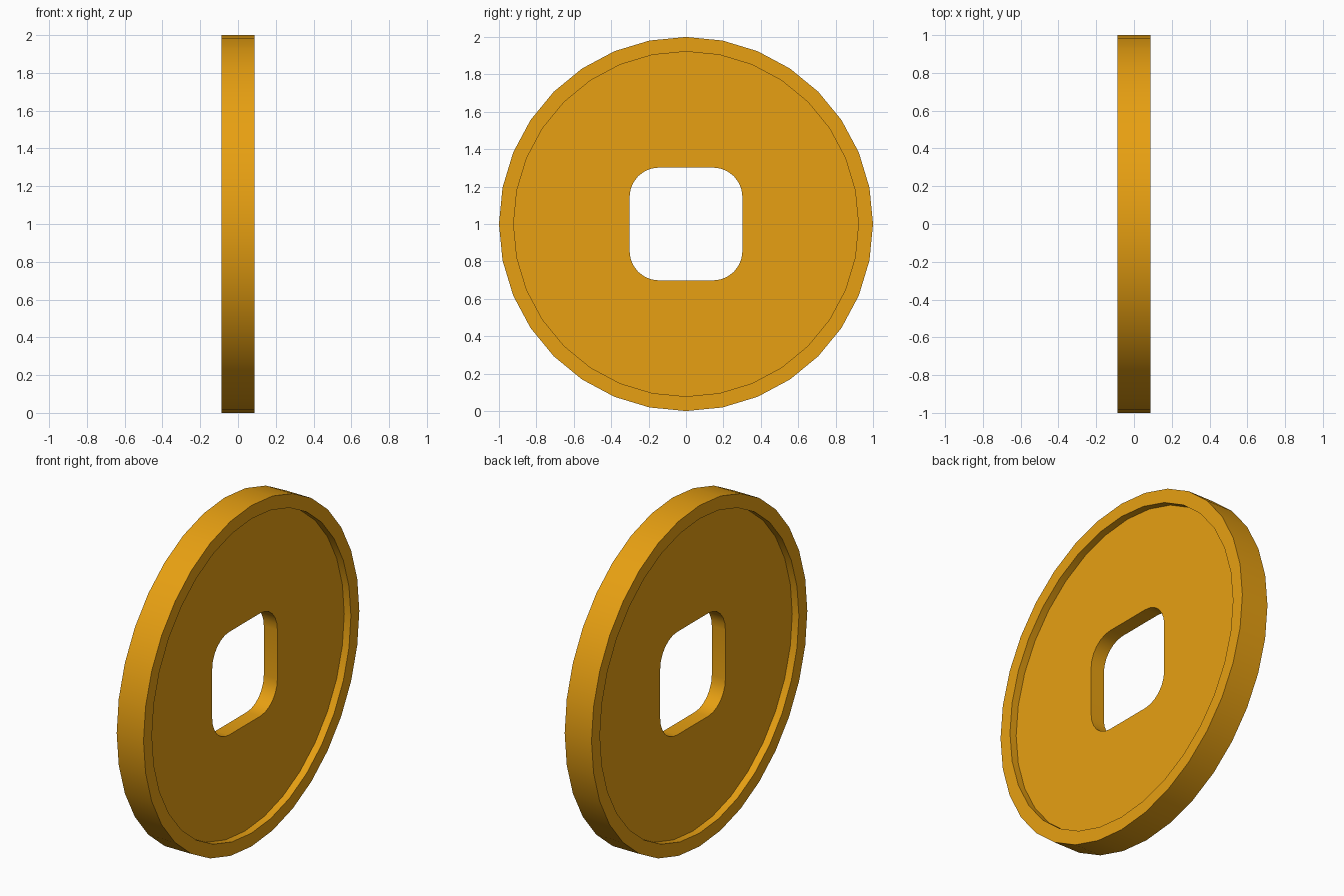
import bpy, bmesh
from math import sin, cos, pi, radians

if "Cube" in bpy.data.objects:
    bpy.data.objects.remove(bpy.data.objects["Cube"])

SIDES = 32          # outline segments
HALF_RIM = 0.087    # half thickness of the raised rim
HALF_WEB = 0.044    # half thickness of the recessed face
R_OUT, R_IN = 1.0, 0.922
HOLE, CORNER = 0.302, 0.158


def circle(r):
    return [(r * cos(2 * pi * i / SIDES), r * sin(2 * pi * i / SIDES)) for i in range(SIDES)]


def rounded_square(h, r):
    # per quadrant: one side midpoint plus seven corner points = 32 in total
    pts = []
    for q in range(4):
        quad = [(h, 0.0)] + [(h - r + r * cos(radians(15 * k)), h - r + r * sin(radians(15 * k)))
                             for k in range(7)]
        for _ in range(q):
            quad = [(-y, x) for x, y in quad]
        pts += quad
    return pts


bm = bmesh.new()
hole, inner, outer = rounded_square(HOLE, CORNER), circle(R_IN), circle(R_OUT)

# Closed cross-section: recessed face, rim wall, rim, outer edge, then mirrored back to the hole
section = [(hole, -HALF_WEB), (inner, -HALF_WEB), (inner, -HALF_RIM), (outer, -HALF_RIM),
           (outer, HALF_RIM), (inner, HALF_RIM), (inner, HALF_WEB), (hole, HALF_WEB)]
loops = [[bm.verts.new((x, y, z + 1.0)) for y, z in pts] for pts, x in section]
for a, b in zip(loops, loops[1:] + loops[:1]):
    for i in range(SIDES):
        j = (i + 1) % SIDES
        bm.faces.new((a[i], a[j], b[j], b[i]))
bmesh.ops.recalc_face_normals(bm, faces=bm.faces)

mesh = bpy.data.meshes.new("coin")
bm.to_mesh(mesh)
bm.free()
coin = bpy.data.objects.new("coin", mesh)
bpy.context.collection.objects.link(coin)

# Gold colour
gold = bpy.data.materials.new("gold")
gold.diffuse_color = (0.8, 0.35, 0.006, 1.0)
gold.use_nodes = True
gold.node_tree.nodes["Principled BSDF"].inputs["Base Color"].default_value = gold.diffuse_color
mesh.materials.append(gold)

# Smooth round walls, sharp rim edges
bpy.context.view_layer.objects.active = coin
coin.select_set(True)
bpy.ops.object.shade_smooth_by_angle(angle=radians(30))
